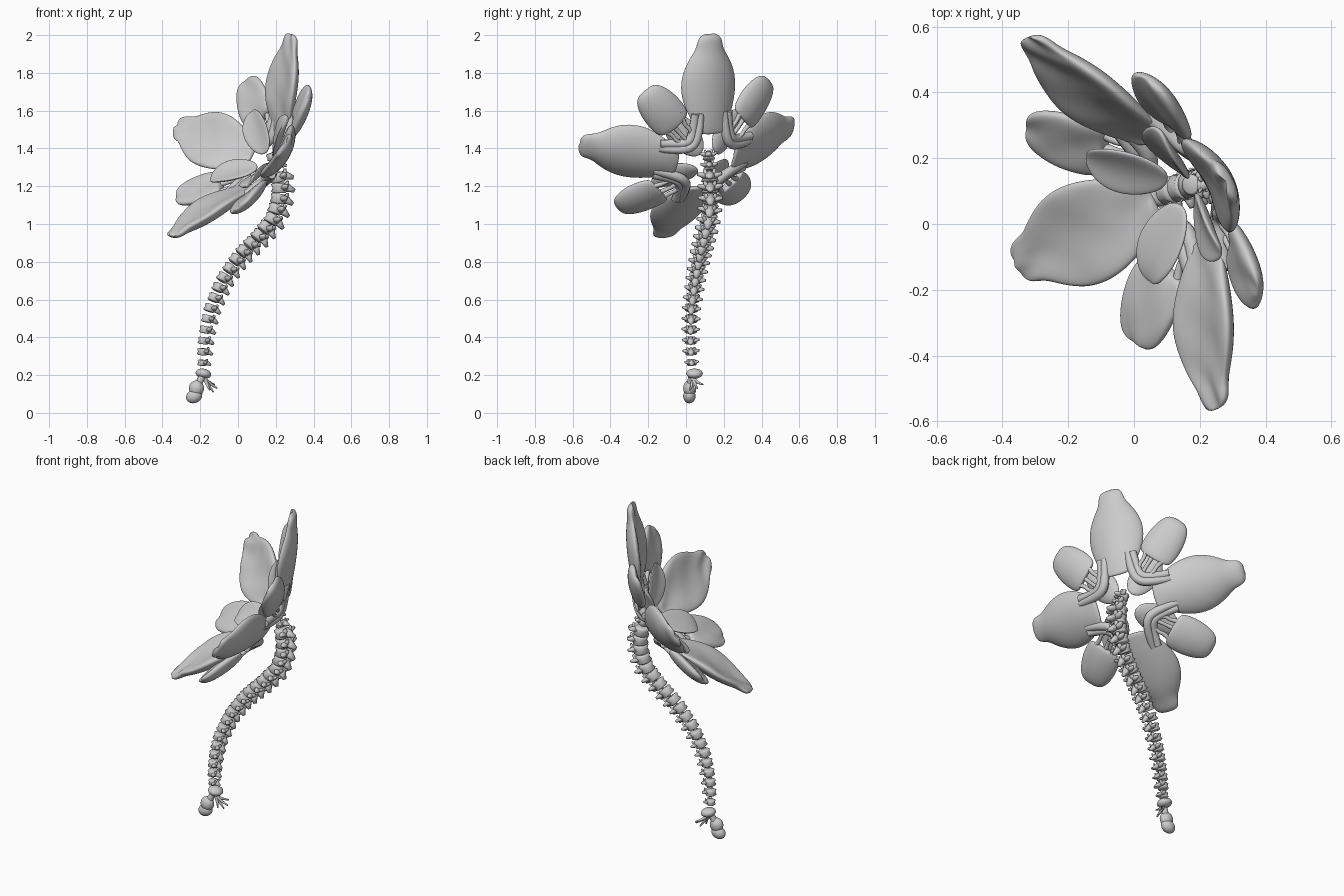
import bpy, bmesh, math
from mathutils import Vector, Matrix

if "Cube" in bpy.data.objects:
    bpy.data.objects.remove(bpy.data.objects["Cube"])

# Flower frame: centre, two in-plane axes, facing axis
C = Vector((0.18, 0.126, 1.31))
U = Vector((0.503, 0.197, 0.841)).normalized()
V = Vector((0.452, -0.889, -0.078)).normalized()
W = V.cross(U).normalized()


def place(a, r, s, h):
    d = math.cos(a) * U + math.sin(a) * V
    side = -math.sin(a) * U + math.cos(a) * V
    return C + r * d + s * side + h * W


def finish(name, bm, subsurf=0):
    bmesh.ops.recalc_face_normals(bm, faces=bm.faces)
    for f in bm.faces:
        f.smooth = True
    me = bpy.data.meshes.new(name)
    bm.to_mesh(me)
    bm.free()
    ob = bpy.data.objects.new(name, me)
    bpy.context.collection.objects.link(ob)
    if subsurf:
        m = ob.modifiers.new("smooth", 'SUBSURF')
        m.levels = m.render_levels = subsurf
    return ob


def loft(bm, rings):
    """Skin a list of point rings and close both ends."""
    vs = [[bm.verts.new(p) for p in ring] for ring in rings]
    n = len(vs[0])
    for a, b in zip(vs, vs[1:]):
        for i in range(n):
            bm.faces.new((a[i], a[(i + 1) % n], b[(i + 1) % n], b[i]))
    bm.faces.new(vs[0])
    bm.faces.new(vs[-1])


def leaf(name, a, rows, wave=0.0, n=16):
    """rows: radius, half width, height, half thickness, edge cupping"""
    bm = bmesh.new()
    rings = []
    for r, wd, h, th, cup in rows:
        ring = []
        for k in range(n):
            t = 2 * math.pi * k / n
            c, s = math.cos(t), math.sin(t)
            front = max(0, s)
            bump = wave * front * math.sin(r * 38 + 5 * c + a)
            dent = -0.5 * th * front ** 3 + bump
            ring.append(place(a, r, wd * c, h + th * s + cup * c * c + dent))
        rings.append(ring)
    loft(bm, rings)
    return finish(name, bm, 2)


def tube(name, pts, radii):
    cu = bpy.data.curves.new(name, 'CURVE')
    cu.dimensions = '3D'
    cu.bevel_depth = 1.0
    cu.bevel_resolution = 2
    cu.resolution_u = 5
    cu.use_fill_caps = True
    sp = cu.splines.new('NURBS')
    sp.points.add(len(pts) - 1)
    for p, co, r in zip(sp.points, pts, radii):
        p.co = (*co, 1)
        p.radius = r
    sp.use_endpoint_u = True
    sp.order_u = 3
    ob = bpy.data.objects.new(name, cu)
    bpy.context.collection.objects.link(ob)
    return ob


big = [(0.165, 0.06, 0.055, 0.014, 0.00), (0.185, 0.095, 0.065, 0.024, 0.00),
       (0.23, 0.115, 0.09, 0.035, 0.015), (0.29, 0.150, 0.125, 0.05, 0.03),
       (0.37, 0.168, 0.165, 0.055, 0.035), (0.45, 0.155, 0.20, 0.052, 0.03),
       (0.52, 0.115, 0.235, 0.045, 0.02), (0.56, 0.082, 0.258, 0.036, 0.01),
       (0.60, 0.074, 0.28, 0.032, 0.0), (0.625, 0.062, 0.29, 0.026, 0.0),
       (0.637, 0.032, 0.297, 0.014, 0.0)]
pod = [(0.285, 0.07, 0.105, 0.02, 0.0), (0.293, 0.102, 0.11, 0.036, 0.005),
       (0.35, 0.112, 0.135, 0.046, 0.01), (0.42, 0.108, 0.165, 0.048, 0.01),
       (0.49, 0.086, 0.195, 0.038, 0.005), (0.525, 0.048, 0.21, 0.018, 0.0)]
inner = [(0.06, 0.03, 0.05, 0.012, 0.0), (0.11, 0.075, 0.075, 0.022, 0.015),
         (0.19, 0.090, 0.12, 0.026, 0.025), (0.26, 0.062, 0.155, 0.02, 0.015),
         (0.305, 0.024, 0.165, 0.012, 0.0)]

for i in range(4):
    a = i * math.pi / 2
    d = a + math.pi / 4
    leaf("large_petal", a, big, 0.010)
    leaf("small_petal", d, pod, 0.007)
    leaf("inner_petal", d, inner)
    # bony struts holding each small petal
    for s in (-1, 0.15, 1):
        tube("petal_strut",
             [place(d, 0.17, s * 0.025, 0.055), place(d, 0.23, s * 0.05, 0.07),
              place(d, 0.26, s * 0.04, 0.085), place(d, 0.33, s * 0.065, 0.115)],
             [0.014, 0.011, 0.011, 0.017])
    # arched bridge between neighbouring large petals
    b = a + math.pi / 2
    for k, dh in ((0, 0.0), (0.028, 0.018)):
        tube("petal_bridge",
             [place(a, 0.27, 0.07 + k, 0.10), place(a, 0.19, 0.075 + k, 0.06 + dh),
              place(d, 0.145 + k, 0, 0.03 + dh),
              place(b, 0.19, -0.075 - k, 0.06 + dh), place(b, 0.27, -0.07 - k, 0.10)],
             [0.022, 0.025, 0.026, 0.025, 0.022])


# One vertebra: waisted body, neural arch, spinous and side processes
def spike(bm, start, end, r1, r2, flat=0.6):
    p, q = Vector(start), Vector(end)
    rot = (q - p).to_track_quat('Z', 'Y').to_matrix().to_4x4()
    mat = Matrix.Translation((p + q) / 2) @ rot @ Matrix.Diagonal((1, flat, 1, 1))
    bmesh.ops.create_cone(bm, cap_ends=True, segments=8, radius1=r1, radius2=r2,
                          depth=(q - p).length, matrix=mat)


bm = bmesh.new()
loft(bm, [[(r * math.cos(t) - 0.008, 1.1 * r * math.sin(t), z)
           for t in [2 * math.pi * k / 16 for k in range(16)]]
          for r, z in ((0.026, -0.022), (0.035, -0.016), (0.028, 0.0),
                       (0.035, 0.016), (0.026, 0.022))])
spike(bm, (0.012, 0, 0.008), (0.060, 0, -0.014), 0.030, 0.010, 0.8)
for s in (-1, 1):
    spike(bm, (0.012, s * 0.008, 0.0), (0.024, s * 0.053, 0.010), 0.022, 0.009, 0.8)
    spike(bm, (0.022, s * 0.016, -0.005), (0.030, s * 0.022, 0.030), 0.015, 0.008)
template = finish("vertebra", bm)
vertebra_mesh = template.data
bpy.data.objects.remove(template)

# Spine path, resampled at even spacing
ctrl = [Vector(p) for p in (
    (-0.185, 0.03, 0.265), (-0.18, 0.025, 0.36), (-0.165, 0.025, 0.46), (-0.14, 0.03, 0.56),
    (-0.08, 0.05, 0.70), (0.01, 0.075, 0.83), (0.11, 0.10, 0.93), (0.185, 0.12, 1.02),
    (0.220, 0.13, 1.11), (0.228, 0.128, 1.20), (0.215, 0.125, 1.28), (0.185, 0.12, 1.36))]
lens = [0]
for p, q in zip(ctrl, ctrl[1:]):
    lens.append(lens[-1] + (q - p).length)


def along(d):
    d = min(max(d, 0), lens[-1])
    i = max(k for k in range(len(ctrl) - 1) if lens[k] <= d)
    return ctrl[i].lerp(ctrl[i + 1], (d - lens[i]) / (lens[i + 1] - lens[i]))


COUNT = 22
for i in range(COUNT):
    f = i / (COUNT - 1)
    d = f * lens[-1]
    tz = (along(d + 0.05) - along(d - 0.05)).normalized()
    ty = tz.cross(Vector((1, 0, 0))).normalized()
    tx = ty.cross(tz)
    sc = 0.80 + 0.42 * min(1, f * 1.2)
    if i == 0:
        sc = 0.7
    if i > COUNT - 3:
        sc = 0.85
    ob = bpy.data.objects.new("vertebra", vertebra_mesh)
    bpy.context.collection.objects.link(ob)
    rot = Matrix((tx, ty, tz)).transposed().to_4x4()
    ob.matrix_world = Matrix.Translation(along(d)) @ rot @ Matrix.Diagonal((sc, sc, sc, 1))

# Bulb at the foot of the stem, its collar and rootlets
def blob(name, co, size, tilt=0):
    bm = bmesh.new()
    bmesh.ops.create_uvsphere(bm, u_segments=20, v_segments=12, radius=1,
                              matrix=Matrix.Translation(co) @ Matrix.Rotation(tilt, 4, 'Y')
                              @ Matrix.Diagonal((*size, 1)))
    return finish(name, bm)


blob("stem_collar", (-0.183, 0.045, 0.208), (0.042, 0.044, 0.026), 0.2)
blob("bulb_upper", (-0.220, 0.018, 0.130), (0.040, 0.033, 0.042))
blob("bulb_lower", (-0.232, 0.018, 0.088), (0.044, 0.033, 0.036), -0.4)
for y, x, z in ((0.02, -0.15, 0.12), (0.06, -0.11, 0.13), (0.09, -0.125, 0.15), (0.05, -0.13, 0.11)):
    tube("rootlet", [(-0.185, 0.035, 0.20), (-0.17, 0.04, 0.165), (x, y, z)],
         [0.014, 0.009, 0.004])
tube("bulb_neck", [(-0.185, 0.035, 0.21), (-0.195, 0.028, 0.18), (-0.215, 0.02, 0.14)],
     [0.02, 0.016, 0.022])
